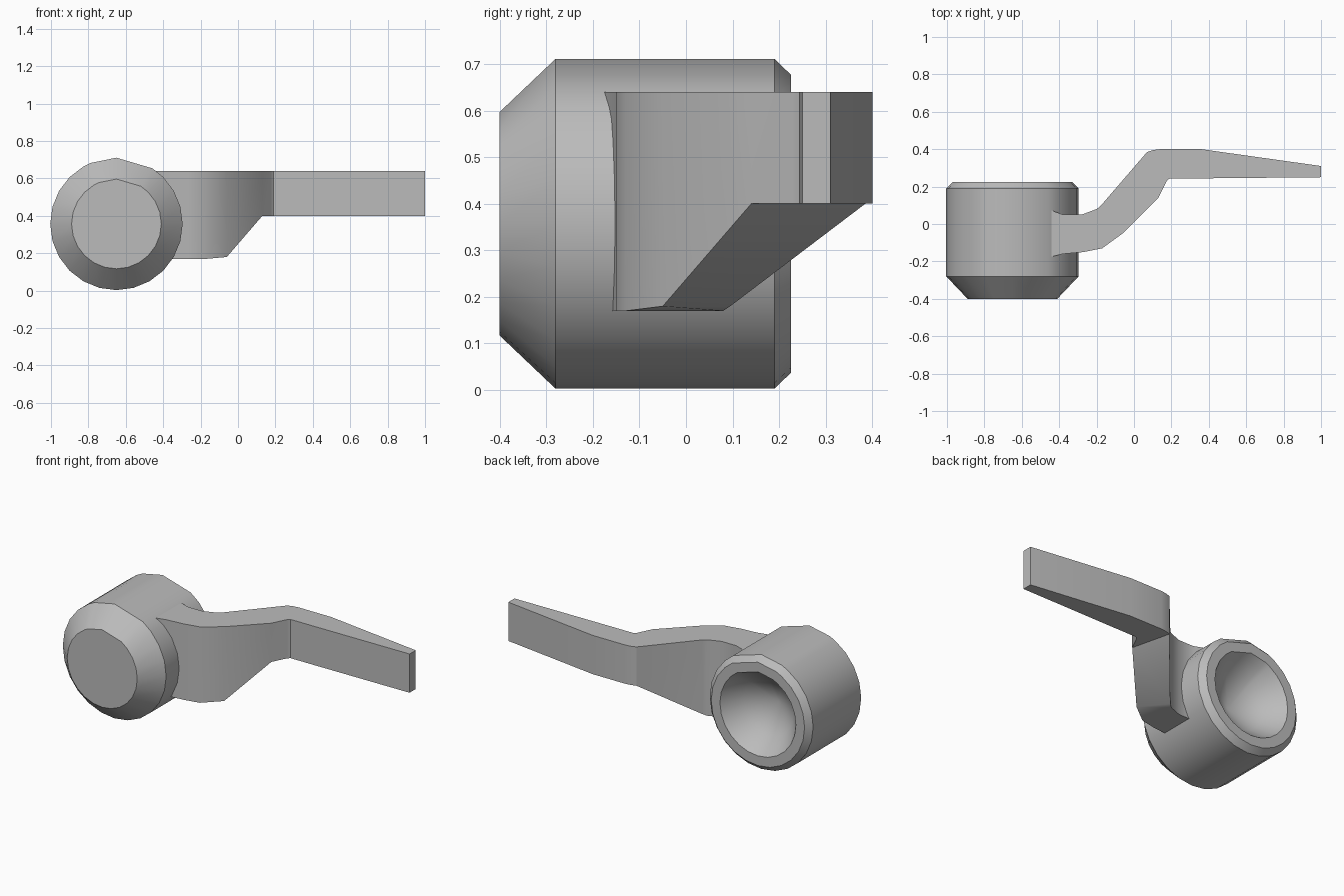
import bpy, bmesh
from math import cos, sin, radians

cube = bpy.data.objects.get("Cube")
if cube:
    bpy.data.objects.remove(cube, do_unlink=True)

grey = bpy.data.materials.new("plain grey")
grey.use_nodes = True
grey.diffuse_color = (0.5, 0.5, 0.5, 1)
grey.node_tree.nodes["Principled BSDF"].inputs["Base Color"].default_value = (0.5, 0.5, 0.5, 1)


def loft(name, rings, cap_end=True):
    """Skin a row of matching rings and close both ends."""
    bm = bmesh.new()
    loops = [[bm.verts.new(p) for p in ring] for ring in rings]
    count = len(loops[0])
    for a, b in zip(loops, loops[1:]):
        for i in range(count):
            j = (i + 1) % count
            bm.faces.new((a[i], a[j], b[j], b[i]))
    bm.faces.new(loops[0])
    if cap_end:
        bm.faces.new(loops[-1])
    else:
        bmesh.ops.remove_doubles(bm, verts=loops[-1], dist=0.01)
    bmesh.ops.recalc_face_normals(bm, faces=bm.faces)
    mesh = bpy.data.meshes.new(name)
    bm.to_mesh(mesh)
    bm.free()
    mesh.materials.append(grey)
    obj = bpy.data.objects.new(name, mesh)
    bpy.context.collection.objects.link(obj)
    bpy.ops.object.select_all(action='DESELECT')
    obj.select_set(True)
    bpy.context.view_layer.objects.active = obj
    bpy.ops.object.shade_smooth_by_angle(angle=radians(30))
    return obj


# Hub: turned along y, with a bevelled nose, a back rim and a conical socket
angles = list(range(120, 406, 15)) + [57, 90, 113]
angles.sort(key=lambda a: a % 360)
profile = [(-0.4, 0.24), (-0.28, 0.354), (0.19, 0.354), (0.225, 0.32),
           (0.225, 0.26), (0.19, 0.235), (0.12, 0.17), (0.02, 0.002)]
loft("hub", [[(-0.65 + r * cos(radians(a)), y, 0.357 + r * sin(radians(a)))
              for a in angles] for y, r in profile], cap_end=False)

# Lever arm: front edge x, y; back edge x, y; underside height
TOP = 0.64
sections = [(-0.46, -0.18, -0.46, 0.08, 0.17),
            (-0.38, -0.16, -0.38, 0.05, 0.17),
            (-0.27, -0.15, -0.28, 0.05, 0.17),
            (-0.17, -0.13, -0.20, 0.08, 0.17),
            (-0.06, -0.05, -0.18, 0.095, 0.18),
            (0.13, 0.14, 0.07, 0.385, 0.40),
            (0.175, 0.23, 0.10, 0.395, 0.40),
            (0.19, 0.243, 0.14, 0.40, 0.40),
            (0.36, 0.244, 0.36, 0.40, 0.40),
            (1.0, 0.25, 1.0, 0.31, 0.40)]
loft("lever_arm", [[(fx, fy, low), (fx, fy, TOP), (bx, by, TOP), (bx, by, low)]
                   for fx, fy, bx, by, low in sections])
